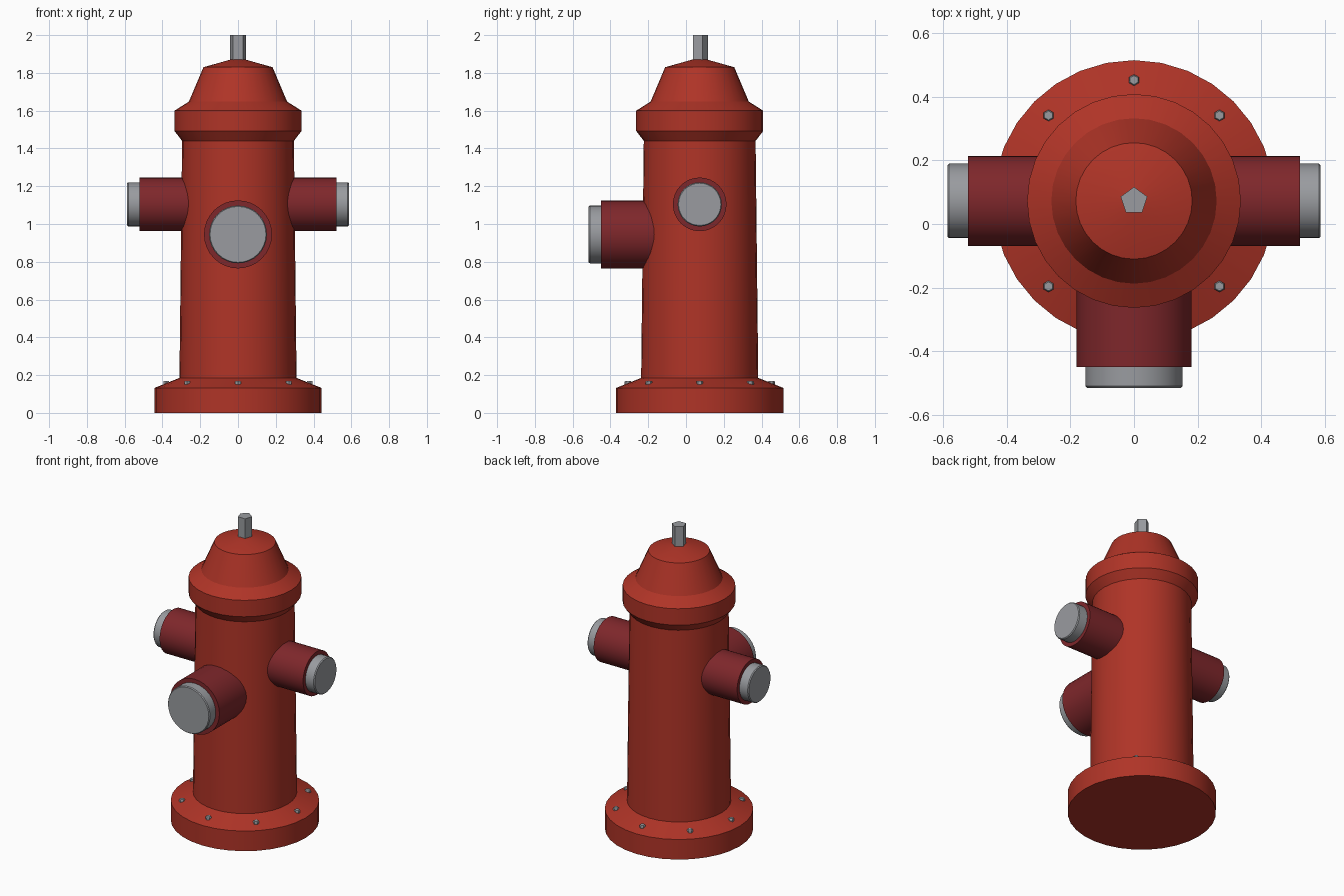
import bpy, math
from mathutils import Vector

if "Cube" in bpy.data.objects:
    bpy.data.objects.remove(bpy.data.objects["Cube"])

CY = 0.0725  # the barrel axis sits behind the origin


def material(name, rgb):
    m = bpy.data.materials.new(name)
    m.diffuse_color = (*rgb, 1)
    m.use_nodes = True
    m.node_tree.nodes["Principled BSDF"].inputs["Base Color"].default_value = m.diffuse_color
    return m


RED = material("hydrant red", (0.43, 0.034, 0.020))
DARK = material("dark red", (0.21, 0.020, 0.024))
STEEL = material("steel grey", (0.32, 0.33, 0.35))


def lathe(name, profile, n, mat, origin, axis=(0, 0, 1), phase=0.0, smooth=True):
    """Closed solid of revolution from (radius, height) points along an axis."""
    rot = Vector((0, 0, 1)).rotation_difference(Vector(axis))
    verts, faces = [], []
    for r, h in profile:
        for i in range(n):
            a = phase + 2 * math.pi * i / n
            verts.append(rot @ Vector((r * math.cos(a), r * math.sin(a), h)) + Vector(origin))
    for k in range(len(profile) - 1):
        for i in range(n):
            j = (i + 1) % n
            faces.append((k * n + i, k * n + j, (k + 1) * n + j, (k + 1) * n + i))
    faces.append(tuple(reversed(range(n))))
    faces.append(tuple(range((len(profile) - 1) * n, len(profile) * n)))
    me = bpy.data.meshes.new(name)
    me.from_pydata(verts, [], faces)
    me.materials.append(mat)
    ob = bpy.data.objects.new(name, me)
    bpy.context.collection.objects.link(ob)
    if smooth:
        bpy.ops.object.select_all(action='DESELECT')
        bpy.context.view_layer.objects.active = ob
        ob.select_set(True)
        bpy.ops.object.shade_smooth_by_angle(angle=math.radians(32))
    return ob


# Barrel with base flange, collar and bonnet
lathe("barrel", [(0.4425, 0), (0.4425, 0.132), (0.31, 0.185), (0.296, 1.44),
                 (0.336, 1.492), (0.336, 1.60), (0.26, 1.648), (0.183, 1.83),
                 (0.03, 1.873)], 32, RED, (0, CY, 0))

# Five-sided operating nut
lathe("top_nut", [(0.044, 1.84), (0.044, 2.0)], 5, STEEL, (0, CY, 0),
      phase=math.pi / 2, smooth=False)

# Flange bolts
for i in range(8):
    a = i * math.pi / 4
    lathe(f"flange_bolt_{i + 1}", [(0.018, 0.14), (0.018, 0.164), (0.014, 0.17)], 6, STEEL,
          (0.38 * math.cos(a), CY + 0.38 * math.sin(a), 0), phase=math.pi / 6, smooth=False)


# Outlets: dark red sleeve and a smaller steel cap
def outlet(name, axis, z, r, cap_r, end, cap_end):
    o = (0, CY, z)
    lathe(name + "_sleeve", [(r, 0.18), (r, end)], 32, DARK, o, axis)
    lathe(name + "_cap", [(cap_r, end - 0.03), (cap_r, cap_end - 0.006),
                          (cap_r - 0.005, cap_end)], 32, STEEL, o, axis)


outlet("front_outlet", (0, -1, 0), 0.945, 0.18, 0.153, 0.5225, 0.5875)
for side, s in (("right", 1), ("left", -1)):
    outlet(side + "_outlet", (s, 0, 0), 1.104, 0.142, 0.117, 0.522, 0.587)
